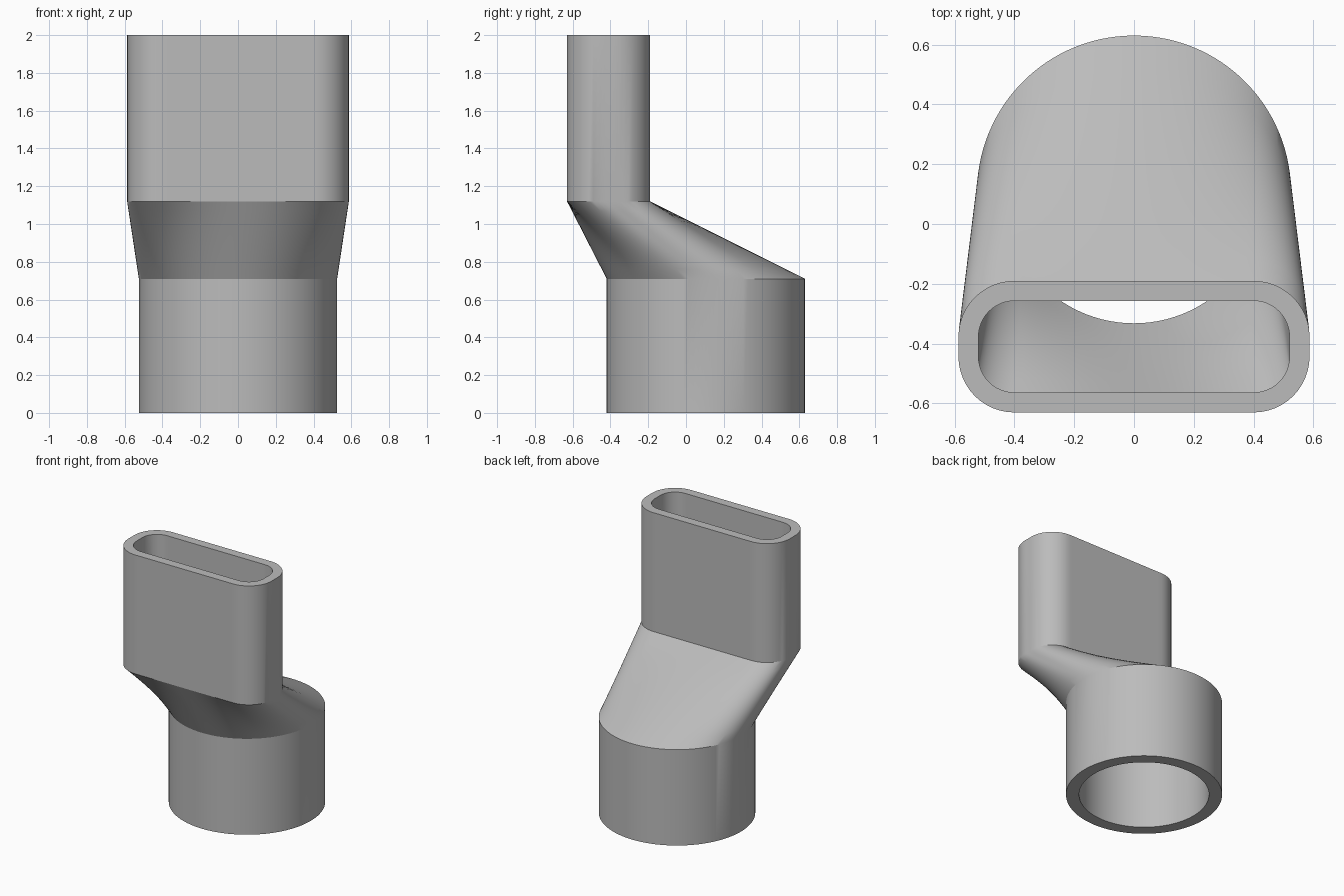
import bpy, bmesh, math

if "Cube" in bpy.data.objects:
    bpy.data.objects.remove(bpy.data.objects["Cube"])

# Section centres and heights of the bends
ROUND_Y, SLOT_Y = 0.105, -0.41
Z_LOW, Z_HIGH, Z_TOP = 0.71, 1.12, 2.0
FLAT_X, FLAT_Y = 0.40, 0.033      # half lengths of the slot's straight runs
LOFT_STEPS = 8


def slot_section(r):
    """Rounded slot, counter-clockwise from the middle of its right side,
    plus the arc-length fraction of every point."""
    pts = []
    corners = [(1, 1, 0), (-1, 1, 90), (-1, -1, 180), (1, -1, 270)]
    runs = [32, 4, 32, 4]         # subdivisions of the run after each corner
    for i, (sx, sy, a0) in enumerate(corners):
        for k in range(13):
            a = math.radians(a0 + 90 * k / 12)
            pts.append((sx * FLAT_X + r * math.cos(a),
                        sy * FLAT_Y + r * math.sin(a)))
        nx, ny, na = corners[(i + 1) % 4]
        a = math.radians(na)
        end = (nx * FLAT_X + r * math.cos(a), ny * FLAT_Y + r * math.sin(a))
        x0, y0 = pts[-1]
        for k in range(1, runs[i]):
            t = k / runs[i]
            pts.append((x0 + (end[0] - x0) * t, y0 + (end[1] - y0) * t))
    # arcs are measured exactly enough by their chords
    dist, total = [], FLAT_Y
    for i, p in enumerate(pts):
        dist.append(total)
        total += math.dist(p, pts[(i + 1) % len(pts)])
    total -= FLAT_Y
    return [(x, y + SLOT_Y) for x, y in pts], [d / total for d in dist]


def wall(round_r, corner_r):
    """Rings of one wall surface: round pipe, ruled transition, flat pipe."""
    slot, frac = slot_section(corner_r)
    circ = [(round_r * math.cos(2 * math.pi * f),
             ROUND_Y + round_r * math.sin(2 * math.pi * f)) for f in frac]
    rings = [[(x, y, 0.0) for x, y in circ]]
    for s in range(LOFT_STEPS + 1):
        t = s / LOFT_STEPS
        z = Z_LOW + (Z_HIGH - Z_LOW) * t
        rings.append([(a[0] + (b[0] - a[0]) * t, a[1] + (b[1] - a[1]) * t, z)
                      for a, b in zip(circ, slot)])
    rings.append([(x, y, Z_TOP) for x, y in slot])
    return rings


# Outer wall going up, inner wall coming down, joined at both rims
rings = wall(0.525, 0.187) + wall(0.437, 0.12)[::-1]
bm = bmesh.new()
loops = [[bm.verts.new(p) for p in ring] for ring in rings]
n = len(loops[0])
for i, low in enumerate(loops):
    high = loops[(i + 1) % len(loops)]
    for j in range(n):
        k = (j + 1) % n
        bm.faces.new((low[j], low[k], high[k], high[j]))
bmesh.ops.recalc_face_normals(bm, faces=bm.faces)

mesh = bpy.data.meshes.new("pipe_adapter")
bm.to_mesh(mesh)
bm.free()
adapter = bpy.data.objects.new("pipe_adapter", mesh)
bpy.context.collection.objects.link(adapter)

grey = bpy.data.materials.new("light_grey")
grey.diffuse_color = (0.5, 0.5, 0.5, 1)
grey.use_nodes = True
grey.node_tree.nodes["Principled BSDF"].inputs["Base Color"].default_value = grey.diffuse_color
mesh.materials.append(grey)

bpy.context.view_layer.objects.active = adapter
adapter.select_set(True)
bpy.ops.object.shade_smooth_by_angle(angle=math.radians(22))
